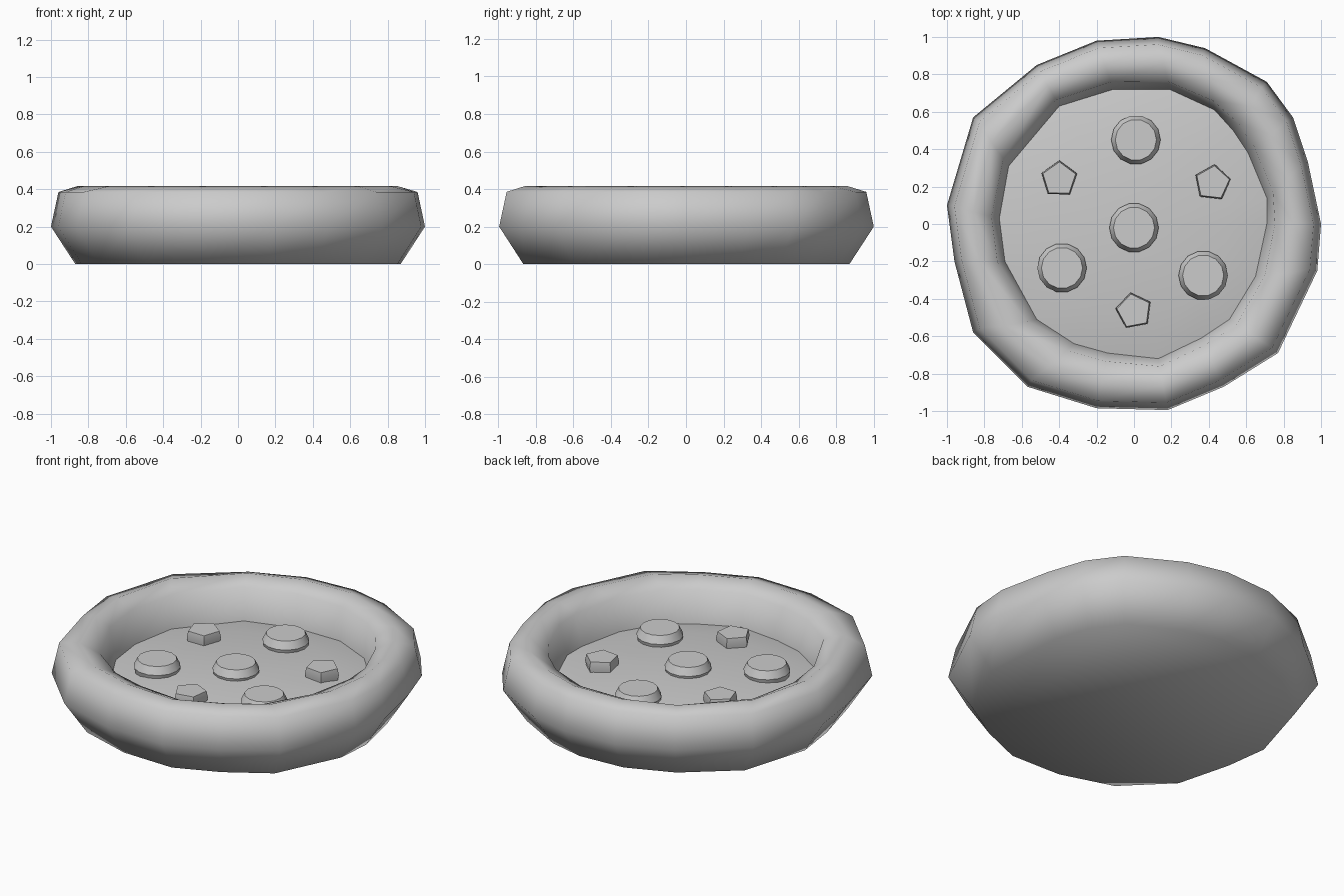
import bpy, bmesh, math

if "Cube" in bpy.data.objects:
    bpy.data.objects.remove(bpy.data.objects["Cube"])

# Slightly uneven outlines: widest crust edge and inner crust edge
OUTER = [(1, 0), (.93, .33), (.85, .57), (.71, .76), (.38, .94), (.13, 1),
         (-.2, .98), (-.52, .85), (-.86, .57), (-1, .1), (-.96, -.2), (-.86, -.58),
         (-.57, -.87), (-.2, -.985), (.18, -.995), (.48, -.87), (.77, -.69), (.98, -.25)]
INNER = [(.71, 0), (.71, .14), (.61, .38), (.53, .5), (.43, .61), (.19, .72),
         (-.11, .72), (-.4, .63), (-.67, .31), (-.72, .03), (-.69, -.2), (-.52, -.51),
         (-.32, -.64), (-.14, -.69), (.13, -.72), (.36, -.61), (.51, -.51), (.65, -.28)]


def finish(name, bm, smooth_angle):
    bmesh.ops.recalc_face_normals(bm, faces=bm.faces)
    mesh = bpy.data.meshes.new(name)
    bm.to_mesh(mesh)
    bm.free()
    obj = bpy.data.objects.new(name, mesh)
    bpy.context.collection.objects.link(obj)
    bpy.ops.object.select_all(action='DESELECT')
    obj.select_set(True)
    bpy.context.view_layer.objects.active = obj
    bpy.ops.object.shade_smooth_by_angle(angle=math.radians(smooth_angle))
    return obj


def loft(bm, rings):
    loops = [[bm.verts.new(p) for p in ring] for ring in rings]
    for a, b in zip(loops, loops[1:]):
        n = len(a)
        for i in range(n):
            j = (i + 1) % n
            bm.faces.new((a[i], a[j], b[j], b[i]))
    return loops


def blend_ring(t, scale, z):
    # t = 0 follows the outer outline, t = 1 the inner one
    return [((o[0] * (1 - t) + i[0] * t) * scale, (o[1] * (1 - t) + i[1] * t) * scale, z)
            for o, i in zip(OUTER, INNER)]


# Crust and filling: closed underside, broad rounded rim, steep inner wall, shallow dome
bm = bmesh.new()
loops = loft(bm, [blend_ring(0, .87, 0), blend_ring(0, 1, .2), blend_ring(0, .96, .385),
                  blend_ring(.5, 1, .416), blend_ring(.85, 1, .37), blend_ring(1, 1, .18),
                  blend_ring(1, .72, .218)])
bm.faces.new(loops[0])
edge = loops[-1]
centre = bm.verts.new((0, 0, .227))
for i in range(len(edge)):
    bm.faces.new((edge[i], edge[(i + 1) % len(edge)], centre))
finish("filled_crust", bm, 80)


def topping(name, x, y, sides, profile, turn=0):
    bm = bmesh.new()
    rings = [[(x + r * math.cos(turn + k * math.tau / sides),
               y + r * math.sin(turn + k * math.tau / sides), z) for k in range(sides)]
             for r, z in profile]
    loops = loft(bm, rings)
    bm.faces.new(loops[0])
    bm.faces.new(loops[-1])
    finish(name, bm, 30)


# Round slices with a bevelled top
for n, (x, y) in enumerate([(0, -.02), (.01, .45), (-.385, -.235), (.37, -.275)]):
    topping(f"round_slice_{n + 1}", x, y, 14, [(.12, .19), (.132, .24), (.11, .285)])

# Small five-sided chunks
for n, (x, y, a) in enumerate([(-.4, .24, .3), (.42, .22, .2), (0, -.465, .5)]):
    topping(f"chunk_{n + 1}", x, y, 5, [(.085, .18), (.1, .24), (.092, .28)], a)
